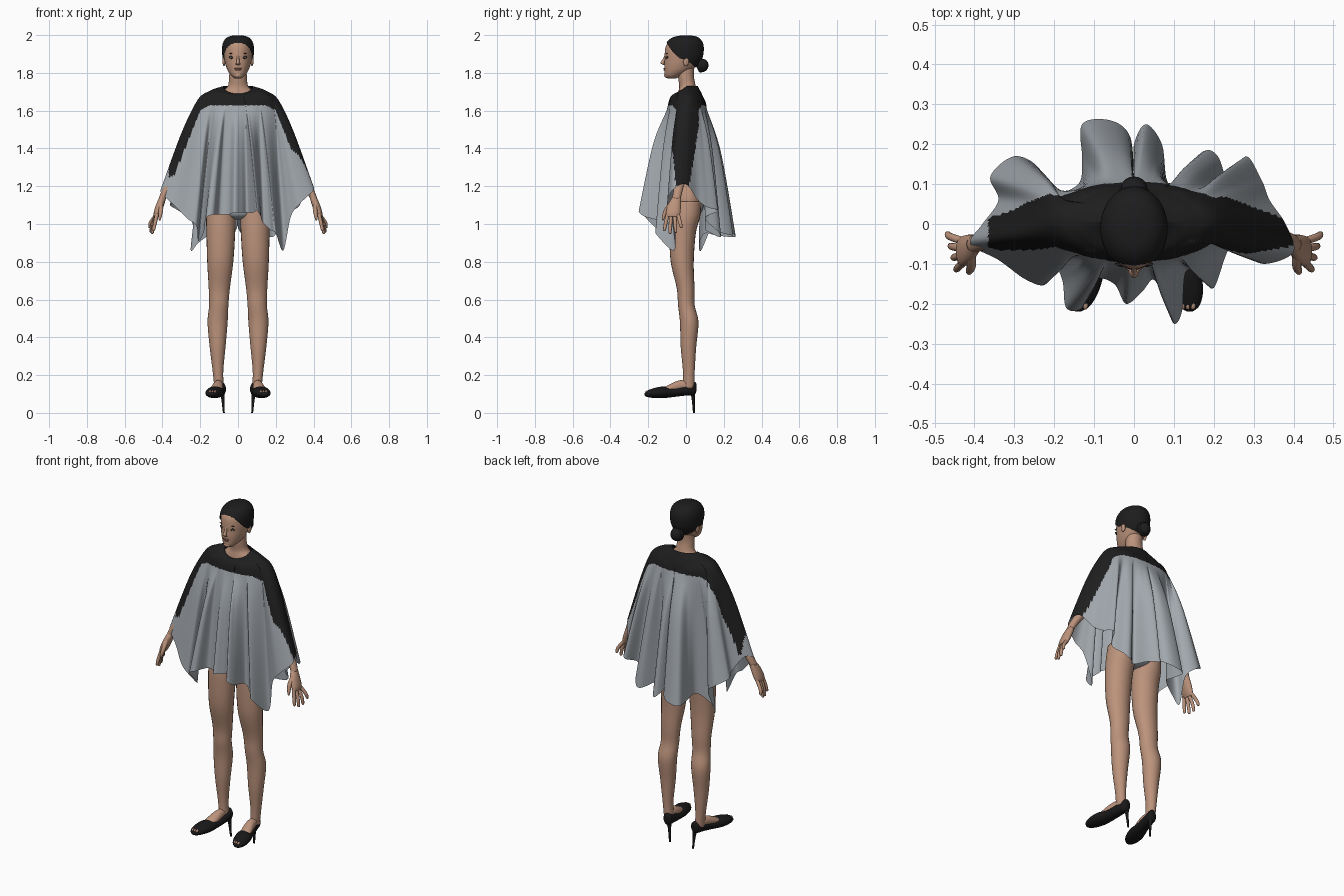
import bpy, bmesh, math
from mathutils import Vector, Matrix

cube = bpy.data.objects.get("Cube")
if cube:
    bpy.data.objects.remove(cube)


def material(name, r, g, b):
    m = bpy.data.materials.new(name)
    m.use_nodes = True
    m.diffuse_color = (r, g, b, 1)
    m.node_tree.nodes["Principled BSDF"].inputs["Base Color"].default_value = (r, g, b, 1)
    return m


SKIN = material("skin", .5, .29, .2)
GREY = material("grey cloth", .36, .39, .42)
BLACK = material("black cloth", .013, .013, .013)
HAIR = material("dark hair", .012, .012, .013)
SHOE = material("shoe leather", .01, .009, .01)
LIP = material("lips", .34, .14, .11)
WHITE = material("eye white", .55, .53, .5)
DARK = material("eye dark", .03, .02, .018)


def finish(bm, name, *mats):
    bmesh.ops.recalc_face_normals(bm, faces=bm.faces)
    mesh = bpy.data.meshes.new(name)
    bm.to_mesh(mesh)
    bm.free()
    for m in mats:
        mesh.materials.append(m)
    mesh.shade_smooth()
    obj = bpy.data.objects.new(name, mesh)
    bpy.context.collection.objects.link(obj)
    return obj


def spline(pts, steps, closed=False):
    """Smooth curve through tuples of any length."""
    n = len(pts)
    pick = lambda i: pts[i % n] if closed else pts[max(0, min(n - 1, i))]
    out = []
    for i in range(n if closed else n - 1):
        quad = [pick(i + j) for j in (-1, 0, 1, 2)]
        for k in range(steps):
            t = k / steps
            out.append(tuple(b + .5 * t * (c - a + t * (2*a - 5*b + 4*c - d + t * (3 * (b - c) + d - a)))
                             for a, b, c, d in zip(*quad)))
    if not closed:
        out.append(tuple(pts[-1]))
    return out


def bridge(bm, rings):
    for a, b in zip(rings, rings[1:]):
        for k in range(len(a)):
            j = (k + 1) % len(a)
            bm.faces.new((a[k], a[j], b[j], b[k]))


def loft(sections, across="X", along=None, sides=24, steps=5):
    """Skin ellipses (x, y, z, radius across, other radius) along a path."""
    axes = {"X": Vector((1, 0, 0)), "Y": Vector((0, 1, 0)), "Z": Vector((0, 0, 1))}
    rows = spline(sections, steps)
    bm = bmesh.new()
    rings = []
    for i, (x, y, z, ra, rb) in enumerate(rows):
        if along:
            t = axes[along]
        else:
            t = Vector(rows[min(i + 1, len(rows) - 1)][:3]) - Vector(rows[max(i - 1, 0)][:3])
            t.normalize()
        u = axes[across] - t * axes[across].dot(t)
        u.normalize()
        w = t.cross(u)
        angles = [math.tau * k / sides for k in range(sides)]
        rings.append([bm.verts.new(Vector((x, y, z)) + u * ra * math.cos(a) + w * rb * math.sin(a))
                      for a in angles])
    bridge(bm, rings)
    bm.faces.new(rings[0])
    bm.faces.new(rings[-1])
    return bm


def ellipsoid(name, loc, size, mat, tilt=0):
    bm = bmesh.new()
    m = Matrix.Translation(loc) @ Matrix.Rotation(tilt, 4, "Y") @ Matrix.Diagonal((*size, 1))
    bmesh.ops.create_uvsphere(bm, u_segments=20, v_segments=12, radius=1, matrix=m)
    return finish(bm, name, mat)


# Torso and neck, with grey underwear between the hips
body = loft([(0, y, z, a, b) for z, y, a, b in (
    (1.025, 0, .025, .04), (1.05, 0, .11, .075), (1.12, .01, .15, .088), (1.25, .005, .12, .075),
    (1.45, 0, .13, .08), (1.58, .005, .15, .08), (1.65, .01, .14, .06), (1.7, .01, .085, .05),
    (1.73, .008, .054, .044), (1.78, 0, .047, .042), (1.84, 0, .045, .045))], along="Z")
for f in body.faces:
    spot = f.calc_center_median()
    f.material_index = int(spot.z < 1.11 and abs(spot.x) < .09)
finish(body, "torso_and_neck", SKIN, GREY)

# Head, and a close hair cap trimmed along an arched hairline
skull = [(1.77, -.075, .016, .02), (1.785, -.067, .035, .045), (1.81, -.045, .053, .069),
         (1.84, -.028, .065, .087), (1.87, -.018, .072, .095), (1.9, -.014, .075, .099),
         (1.94, -.011, .074, .096), (1.97, -.007, .062, .079), (1.987, -.003, .04, .052),
         (1.994, 0, .008, .01)]
finish(loft([(0, y, z, a, b) for z, y, a, b in skull], along="Z", sides=32), "head", SKIN)
cap = loft([(0, y + .002, z + .005, a + .009, b + .006) for z, y, a, b in skull],
           along="Z", sides=96, steps=12)


def below_hairline(p):
    return p.z < 1.87 + (8.5 * p.y * p.y if p.y < 0 else -.8 * p.y)


bmesh.ops.delete(cap, geom=[f for f in cap.faces if below_hairline(f.calc_center_median())],
                 context="FACES")
finish(cap, "hair_cap", HAIR)
ellipsoid("hair_bun", (0, .087, 1.84), (.034, .032, .035), HAIR)
bpy.ops.mesh.primitive_torus_add(location=(0, .078, 1.84), rotation=(math.pi / 2, 0, 0), major_radius=.025,
                                 minor_radius=.014, major_segments=28, minor_segments=12)
wrap = bpy.context.object
wrap.name = "bun_wrap"
wrap.data.materials.append(HAIR)
wrap.data.shade_smooth()

# Face
finish(loft([(0, -.107, 1.895, .006, .005), (0, -.116, 1.87, .007, .009), (0, -.125, 1.853, .01, .01),
             (0, -.118, 1.845, .013, .008), (0, -.11, 1.841, .007, .004)], along="Z"), "nose", SKIN)
ellipsoid("upper_lip", (0, -.112, 1.823), (.019, .007, .004), LIP)
ellipsoid("lower_lip", (0, -.111, 1.816), (.016, .008, .005), LIP)
ellipsoid("chin", (0, -.1, 1.787), (.022, .016, .014), SKIN)
for s, side in ((1, "left"), (-1, "right")):
    ellipsoid(side + "_eye_shadow", (.032 * s, -.1, 1.882), (.016, .005, .008), DARK, -.12 * s)
    ellipsoid(side + "_eye_white", (.032 * s, -.102, 1.88), (.012, .005, .0045), WHITE, -.1 * s)
    ellipsoid(side + "_iris", (.032 * s, -.105, 1.88), (.005, .0035, .0045), DARK)
    ellipsoid(side + "_brow", (.033 * s, -.101, 1.902), (.016, .004, .0025), DARK, -.15 * s)
    ellipsoid(side + "_ear", (.074 * s, .0, 1.86), (.008, .015, .025), SKIN)

# Limbs and shoes, one pass for each side
for s, side in ((1, "left"), (-1, "right")):
    def limb(name, sections, mat, **kw):
        finish(loft([(x * s, *rest) for x, *rest in sections], **kw), side + "_" + name, mat)

    limb("leg", [(x, y, z, a, b) for z, x, y, a, b in (
        (1.12, .088, 0, .07, .08), (1.04, .09, -.005, .078, .08), (.95, .091, -.018, .076, .07),
        (.8, .094, -.02, .069, .061), (.66, .099, -.002, .056, .047), (.57, .102, .002, .051, .044),
        (.48, .108, .017, .053, .049), (.35, .108, .013, .042, .041), (.22, .106, .015, .028, .031),
        (.13, .1, .014, .025, .03))], SKIN, along="Z")
    limb("instep", [(x, y, z, a, b) for y, x, z, a, b in (
        (.035, .1, .15, .018, .02), (-.03, .105, .143, .026, .03), (-.08, .113, .13, .031, .024),
        (-.13, .124, .112, .028, .014))], SKIN, along="Y")
    limb("shoe", [(x, y, z, a, b) for y, x, z, a, b in (
        (.056, .09, .135, .008, .014), (.045, .09, .13, .025, .034), (0, .096, .121, .032, .029),
        (-.06, .107, .111, .037, .026), (-.12, .121, .109, .046, .031), (-.17, .131, .105, .042, .026),
        (-.205, .137, .101, .027, .017), (-.22, .14, .097, .006, .005))], SHOE, along="Y")
    limb("stiletto_heel", [(.086, .036, .12, .02, .017), (.081, .038, .08, .009, .009),
                           (.075, .042, 0, .005, .005)], SHOE, along="Z", sides=12)
    for k in range(3):
        ellipsoid(side + "_toe", ((.122 + .013 * k) * s, -.202, .111), (.007, .013, .008), SKIN)

    limb("arm", [(.15, .005, 1.6, .042, .04), (.215, -.005, 1.49, .038, .035), (.265, -.015, 1.38, .034, .032),
                 (.318, -.022, 1.28, .031, .027), (.38, -.042, 1.18, .024, .02),
                 (.403, -.052, 1.13, .022, .018)], SKIN, across="Y")
    limb("palm", [(.398, -.048, 1.14, .022, .018), (.413, -.06, 1.1, .034, .02),
                  (.428, -.068, 1.06, .038, .018), (.435, -.07, 1.038, .035, .012)], SKIN, across="Y")
    limb("thumb", [(.41, -.075, 1.11, .013, .013), (.408, -.103, 1.075, .012, .012),
                   (.413, -.118, 1.04, .009, .009), (.415, -.122, 1.02, .004, .004)],
         SKIN, across="Y", sides=12)
    for k, drop in enumerate((.075, .09, .085, .06)):
        y, lean, out = -.096 + .0175 * k, (k - 1.5) * .008, .44 + .007 * k
        limb("finger", [(.428, y, 1.055, .01, .01), (out, y + lean, 1.04 - drop / 2, .0095, .0095),
                        (out + .006, y + lean * 1.5, 1.045 - drop, .0075, .0075),
                        (out + .007, y + lean * 1.6, 1.038 - drop, .003, .003)],
             SKIN, across="Y", sides=12)

# Poncho hem in hundredths, counter-clockwise from the left cuff: back, then front
back_hem = [(38, 0, 121), (34, 6, 113), (32, 11, 109), (28, 17, 107), (24, 10, 103), (21, 17, 96),
            (17, 18, 93), (9, 10, 97), (7, 20, 95), (3, 25, 94), (0, 20, 98), (0, 12, 103), (-1, 22, 97),
            (-6, 26, 94), (-13, 25, 93), (-13, 16, 94), (-14, 10, 95), (-21, 7, 90), (-25, 8, 86),
            (-24, 14, 100), (-30, 17, 106), (-36, 12, 110), (-34, 6, 112), (-38, 0, 119)]
front_hem = [(-41, -5, 117), (-34, -9, 110), (-27, -14, 103), (-22, -15, 99), (-21, -8, 91),
             (-18, -14, 96), (-17, -21, 103), (-13, -21, 105), (-10, -14, 105), (-5, -15, 105),
             (-2, -20, 106), (2, -17, 106), (5, -14, 106), (8, -20, 106), (10, -25, 107),
             (12, -22, 104), (13, -12, 101), (17, -13, 97), (20, -16, 95), (24, -6, 86),
             (28, -8, 104), (33, -10, 111), (40, -7, 118)]
hem = [(x / 100, y / 100, z / 100) for x, y, z in back_hem + front_hem]
turns = sorted((math.atan2(2 * y, x) + .1) % math.tau - .1 for x, y, z in hem)
STEPS = 8
edge = spline(hem, STEPS, closed=True)
turns.append(turns[0] + math.tau)

# Each strip runs collar, shoulder, upper arm level, mid fall, hem
strips = []
for i, tip in enumerate(edge):
    j, t = i // STEPS, (i % STEPS) / STEPS
    a = turns[j] * (1 - t) + turns[j + 1] * t
    c, s = math.cos(a), math.sin(a)
    collar = (.078 * c, .005 + .057 * s, 1.73 + .04 * min(s, 0))
    shoulder = (.15 * c, .005 + .085 * s, 1.705 - .03 * s * s)
    chest = (.215 * c, .005 + .105 * s, 1.655 - .045 * s * s)
    fall = tuple(p + (q - p) * k for p, q, k in zip(chest, tip, (.43, .5, .35)))
    strips.append(spline([collar, shoulder, chest, fall, tip], 26))
poncho = bmesh.new()
bridge(poncho, [[poncho.verts.new(p) for p in row] for row in zip(*strips)])


def is_yoke(p):
    """Black over the shoulders and in a narrowing band down each sleeve."""
    out = abs(p.x) - .2
    if p.z > 1.628 - max(0, out + .05) * .5:
        return True
    band = abs(p.y + .005 + .1 * out) < .085 - .28 * out
    return out > -.01 and band and p.z > max(1.2, 1.6 - 2.5 * out) and p.x > -.365


for f in poncho.faces:
    f.material_index = int(is_yoke(f.calc_center_median()))
finish(poncho, "poncho", GREY, BLACK)
